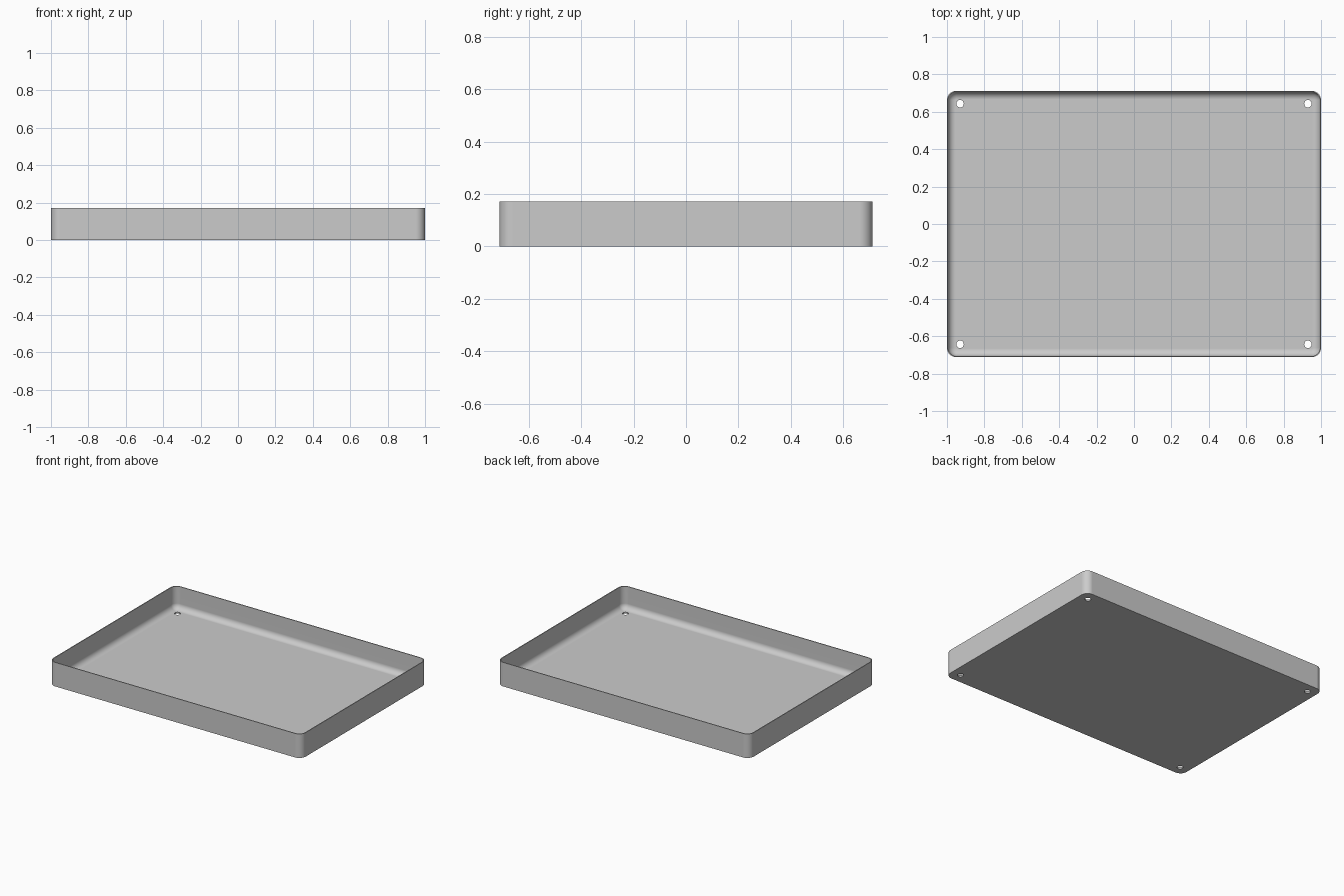
import bpy
import bmesh
from math import cos, sin, pi, radians
from mathutils import Matrix

HALF_X, HALF_Y, HEIGHT = 1.0, 0.712, 0.172
CORNER, WALL, FLOOR, FILLET = 0.05, 0.006, 0.01, 0.04
HOLE_X, HOLE_Y, HOLE_R = 0.93, 0.643, 0.02
STEPS = 8

cube = bpy.data.objects.get("Cube")
if cube:
    bpy.data.objects.remove(cube, do_unlink=True)

grey = bpy.data.materials.new("plain grey")
grey.use_nodes = True
colour = (0.6, 0.6, 0.6, 1)
grey.diffuse_color = colour
grey.node_tree.nodes["Principled BSDF"].inputs["Base Color"].default_value = colour


def add_ring(bm, inset, z):
    """Rounded rectangle of vertices, inset from the outer outline."""
    radius = CORNER - inset
    ring = []
    for quarter, (sx, sy) in enumerate([(1, 1), (-1, 1), (-1, -1), (1, -1)]):
        for i in range(STEPS + 1):
            a = (quarter + i / STEPS) * pi / 2
            ring.append(bm.verts.new((sx * (HALF_X - CORNER) + radius * cos(a),
                                      sy * (HALF_Y - CORNER) + radius * sin(a), z)))
    return ring


def make_object(name, bm):
    bmesh.ops.recalc_face_normals(bm, faces=bm.faces)
    mesh = bpy.data.meshes.new(name)
    bm.to_mesh(mesh)
    bm.free()
    mesh.materials.append(grey)
    obj = bpy.data.objects.new(name, mesh)
    bpy.context.collection.objects.link(obj)
    return obj


# Tray: outer wall, rim, inner wall, then a rounded curve down to the floor
profile = [(0, 0), (0, HEIGHT), (WALL, HEIGHT)]
for i in range(STEPS + 1):
    a = i / STEPS * pi / 2
    profile.append((WALL + FILLET * (1 - cos(a)), FLOOR + FILLET * (1 - sin(a))))

bm = bmesh.new()
rings = [add_ring(bm, inset, z) for inset, z in profile]
for low, high in zip(rings, rings[1:]):
    for i in range(len(low)):
        j = (i + 1) % len(low)
        bm.faces.new((low[i], low[j], high[j], high[i]))
bm.faces.new(rings[0])
bm.faces.new(rings[-1])
tray = make_object("tray", bm)

# Four corner holes through the floor
bm = bmesh.new()
for sx in (-1, 1):
    for sy in (-1, 1):
        bmesh.ops.create_cone(bm, cap_ends=True, segments=32, radius1=HOLE_R,
                              radius2=HOLE_R, depth=0.1,
                              matrix=Matrix.Translation((sx * HOLE_X, sy * HOLE_Y, 0)))
cutter = make_object("hole_cutter", bm)
cutter.hide_render = True

cut = tray.modifiers.new("holes", 'BOOLEAN')
cut.operation = 'DIFFERENCE'
cut.solver = 'EXACT'
cut.object = cutter
bpy.ops.object.select_all(action='DESELECT')
tray.select_set(True)
bpy.context.view_layer.objects.active = tray
bpy.ops.object.modifier_apply(modifier=cut.name)
bpy.data.objects.remove(cutter, do_unlink=True)

# Smooth curves, crisp rim and bottom edge, flat floor
bpy.ops.object.shade_smooth_by_angle(angle=radians(30))
weighted = tray.modifiers.new("flat_floor", 'WEIGHTED_NORMAL')
weighted.keep_sharp = True
